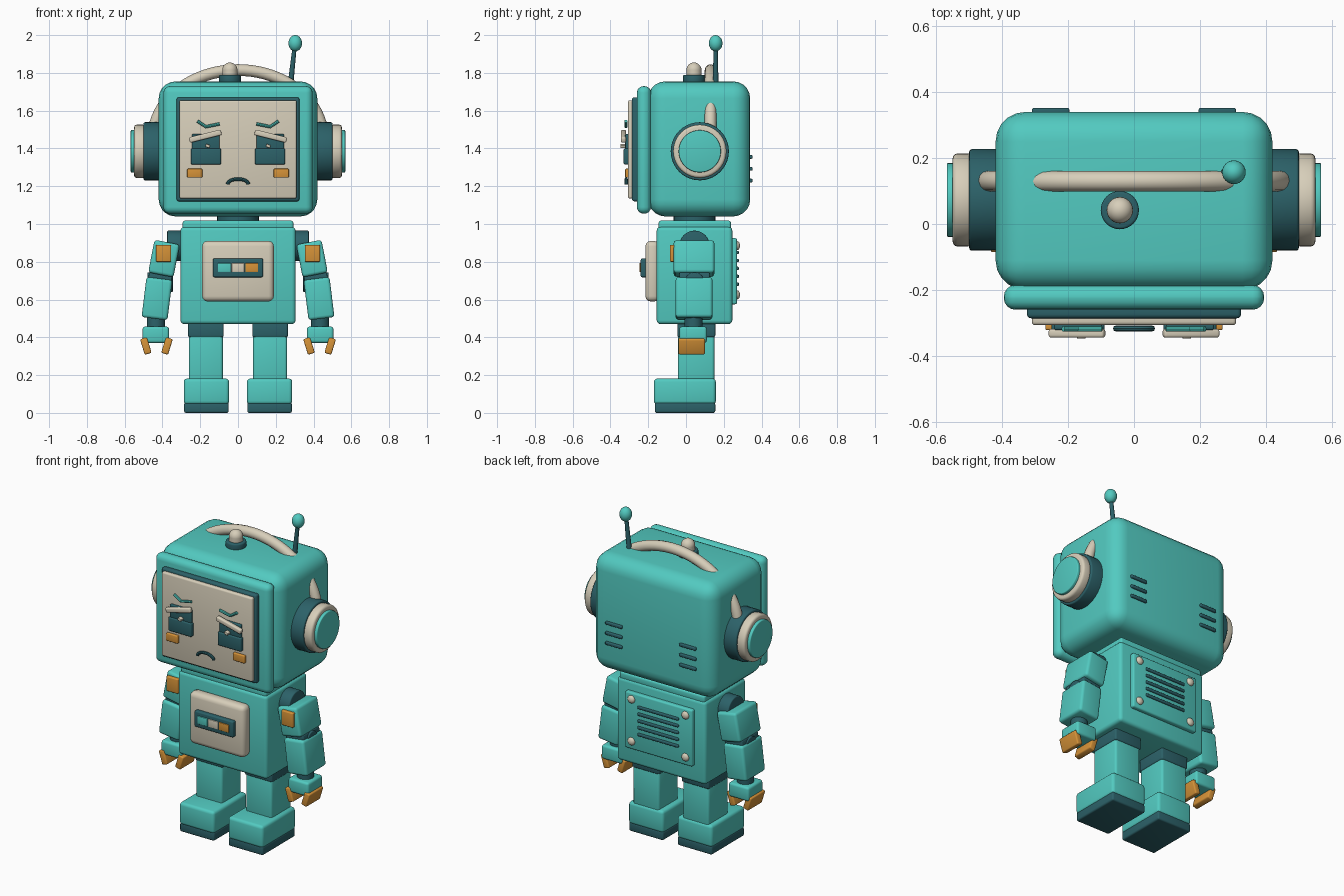
import bpy, bmesh, math
from mathutils import Matrix, Vector

if "Cube" in bpy.data.objects:
    bpy.data.objects.remove(bpy.data.objects["Cube"])

def material(name, rgb):
    m = bpy.data.materials.new(name)
    m.diffuse_color = (*rgb, 1)
    m.use_nodes = True
    m.node_tree.nodes["Principled BSDF"].inputs["Base Color"].default_value = m.diffuse_color
    return m

TEAL = material("turquoise", (0.085, 0.59, 0.53))
DARK = material("dark teal", (0.025, 0.12, 0.14))
CREAM = material("cream", (0.68, 0.62, 0.49))
ORANGE = material("orange", (0.67, 0.29, 0.04))

def finish(name, bm, mat, loc=(0, 0, 0), rot=(0, 0, 0)):
    me = bpy.data.meshes.new(name)
    bm.to_mesh(me)
    bm.free()
    ob = bpy.data.objects.new(name, me)
    bpy.context.collection.objects.link(ob)
    ob.location, ob.rotation_euler = loc, rot
    me.materials.append(mat)
    bpy.ops.object.select_all(action='DESELECT')
    ob.select_set(True)
    bpy.context.view_layer.objects.active = ob
    bpy.ops.object.shade_smooth_by_angle(angle=math.radians(40))
    return ob

def box(name, mat, x, y, z, bevel=0.01, tilt=0, seg=3):
    """Rounded box from (min, max) ranges, tilted about the y axis in degrees."""
    size = [r[1] - r[0] for r in (x, y, z)]
    bm = bmesh.new()
    bmesh.ops.create_cube(bm, size=1, matrix=Matrix.Diagonal((*size, 1)))
    if bevel:
        bmesh.ops.bevel(bm, geom=bm.edges[:], offset=min(bevel, min(size) * 0.48),
                        segments=seg, profile=0.5, affect='EDGES')
    return finish(name, bm, mat, [sum(r) / 2 for r in (x, y, z)],
                  (0, math.radians(tilt), 0))

def rod(name, mat, a, b, r1, r2=None, bevel=0.0, sides=32):
    """Cylinder or cone between two points."""
    a, b = Vector(a), Vector(b)
    bm = bmesh.new()
    bmesh.ops.create_cone(bm, cap_ends=True, segments=sides, radius1=r1,
                          radius2=r1 if r2 is None else r2, depth=(b - a).length)
    if bevel:
        rims = [e for e in bm.edges if any(len(f.verts) > 4 for f in e.link_faces)]
        bmesh.ops.bevel(bm, geom=rims, offset=bevel, segments=3, profile=0.5, affect='EDGES')
    return finish(name, bm, mat, (a + b) / 2, (b - a).to_track_quat('Z', 'Y').to_euler())

def ball(name, mat, loc, radii):
    bm = bmesh.new()
    bmesh.ops.create_uvsphere(bm, u_segments=24, v_segments=14, radius=1,
                              matrix=Matrix.Diagonal((*radii, 1)))
    return finish(name, bm, mat, loc)

def tube(name, mat, pts, r, sides=12):
    """Round tube along a path lying in an xz plane."""
    bm = bmesh.new()
    pts = [Vector(p) for p in pts]
    rings = []
    for i, p in enumerate(pts):
        t = (pts[min(i + 1, len(pts) - 1)] - pts[max(i - 1, 0)]).normalized()
        n = Vector((0, 1, 0)).cross(t)
        rings.append([bm.verts.new(p + r * (math.cos(a) * n + math.sin(a) * Vector((0, 1, 0))))
                      for a in (2 * math.pi * k / sides for k in range(sides))])
    for q, s in zip(rings, rings[1:]):
        for k in range(sides):
            j = (k + 1) % sides
            bm.faces.new((q[k], q[j], s[j], s[k]))
    bm.faces.new(rings[0])
    bm.faces.new(rings[-1])
    bmesh.ops.recalc_face_normals(bm, faces=bm.faces[:])
    return finish(name, bm, mat, (0, 0, 0))

def span(c, half):
    return (c - half, c + half)

# Head and screen
box("head", TEAL, (-.42, .42), (-.20, .34), (1.04, 1.755), .09, seg=5)
box("face_bezel", TEAL, (-.395, .395), (-.26, -.185), (1.055, 1.73), .035, seg=4)
box("screen_frame", DARK, (-.325, .325), (-.286, -.24), (1.12, 1.67), .012)
box("screen", CREAM, (-.31, .31), (-.307, -.27), (1.135, 1.655), .01)

# Mouth
tube("mouth", DARK, [(.055 * math.cos(a), -.317, 1.21 + .028 * math.sin(a))
                     for a in (math.pi * i / 14 for i in range(15))], .009, 8)

# Headband, button and antenna
tube("headband", CREAM, [(.45 * math.cos(a), .13, 1.45 + .365 * math.sin(a))
                         for a in (math.pi * i / 40 for i in range(41))], .031)
rod("button_base", DARK, (-.043, .042, 1.74), (-.043, .042, 1.79), .058, bevel=.008)
rod("button_stem", CREAM, (-.043, .042, 1.78), (-.043, .042, 1.815), .04)
ball("button_dome", CREAM, (-.043, .042, 1.815), (.04, .04, .04))
rod("antenna_rod", DARK, (.278, .157, 1.74), (.30, .157, 1.94), .015, .011)
ball("antenna_tip", TEAL, (.303, .157, 1.957), (.036, .036, .043))

# Neck and torso
rod("neck", DARK, (0, .045, 1.0), (0, .045, 1.06), .11)
box("collar", TEAL, (-.293, .293), (-.145, .238), (.97, 1.018), .012)
box("torso", TEAL, (-.305, .305), (-.155, .245), (.47, .985), .02)

# Chest panel with three lights
box("chest_panel", CREAM, (-.19, .19), (-.215, -.14), (.59, .91), .028)
box("chest_display", DARK, (-.133, .133), (-.24, -.20), (.718, .817), .008)
for x, m in ((-.073, TEAL), (0, CREAM), (.073, ORANGE)):
    box("chest_light", m, span(x, .034), (-.246, -.23), (.745, .793), .003)

# Back panel with vents and rivets
box("back_panel", TEAL, (-.23, .23), (.23, .27), (.575, .925), .01)
for i in range(5):
    box("back_vent", DARK, (-.14, .14), (.26, .28), span(.765 + (i - 2) * .042, .009), .006)
for x in (-.185, .185):
    for z in (.625, .885):
        ball("rivet", CREAM, (x, .27, z), (.024, .016, .024))

for s in (-1, 1):
    # Eye, lid, brow and cheek
    e = s * .17
    box("eye_upper", DARK, span(e, .073), (-.322, -.30), (1.38, 1.477), .006)
    box("eye_lower", DARK, span(e, .08), (-.33, -.30), (1.315, 1.40), .008)
    box("eye_glint", CREAM, span(s * .16, .012), (-.348, -.32), span(1.413, .008), .003, 20)
    box("eyelid", CREAM, span(s * .173, .087), (-.345, -.318), span(1.465, .015), .008, s * 14)
    tube("eyebrow", TEAL, [(s * .215, -.318, 1.545), (s * .17, -.318, 1.515),
                           (s * .097, -.318, 1.53)], .0085, 8)
    box("cheek", ORANGE, span(s * .229, .04), (-.322, -.30), (1.245, 1.293), .005)

    # Ear pads
    c = lambda x: (s * x, .073, 1.385)
    rod("ear_base", DARK, c(.38), c(.50), .154, bevel=.008, sides=40)
    rod("ear_ring", CREAM, c(.49), c(.55), .141, bevel=.014, sides=40)
    rod("ear_cap", TEAL, c(.54), c(.568), .112, bevel=.005, sides=40)

    # Vents on the back of the head
    for z in (1.23, 1.292, 1.355):
        box("head_vent", DARK, span(s * .253, .057), (.33, .352), span(z, .01), .006)

    # Arm
    rod("shoulder", DARK, (s * .28, .045, .885), (s * .375, .045, .885), .08, bevel=.006)
    box("upper_arm", TEAL, span(s * .392, .068), (-.065, .15), span(.817, .088), .016, -s * 11)
    box("arm_patch", ORANGE, span(s * .394, .04), (-.085, -.05), (.80, .89), .005)
    rod("elbow", DARK, (s * .345, .045, .692), (s * .48, .045, .692), .052, bevel=.005)
    box("elbow_plate", DARK, span(s * .412, .062), (-.035, .125), span(.715, .02), .006, -s * 9)
    box("forearm", TEAL, span(s * .429, .069), (-.055, .14), span(.605, .107), .016, -s * 7)
    rod("wrist", DARK, (s * .435, .04, .44), (s * .435, .04, .51), .048)
    box("hand", TEAL, span(s * .435, .07), (-.035, .11), (.37, .457), .014)
    for d in (-1, 1):
        box("claw", ORANGE, span(s * .432 + d * .056, .019), (-.04, .1), span(.354, .043),
            .008, -d * -17)

    # Leg and boot
    box("hip", DARK, span(s * .17, .094), (-.045, .155), (.40, .48), .01)
    box("leg", TEAL, span(s * .17, .09), (-.043, .15), (.16, .415), .014)
    box("boot", TEAL, span(s * .167, .12), (-.17, .158), (.045, .182), .018)
    box("sole", DARK, span(s * .167, .118), (-.165, .155), (0, .055), .01)
